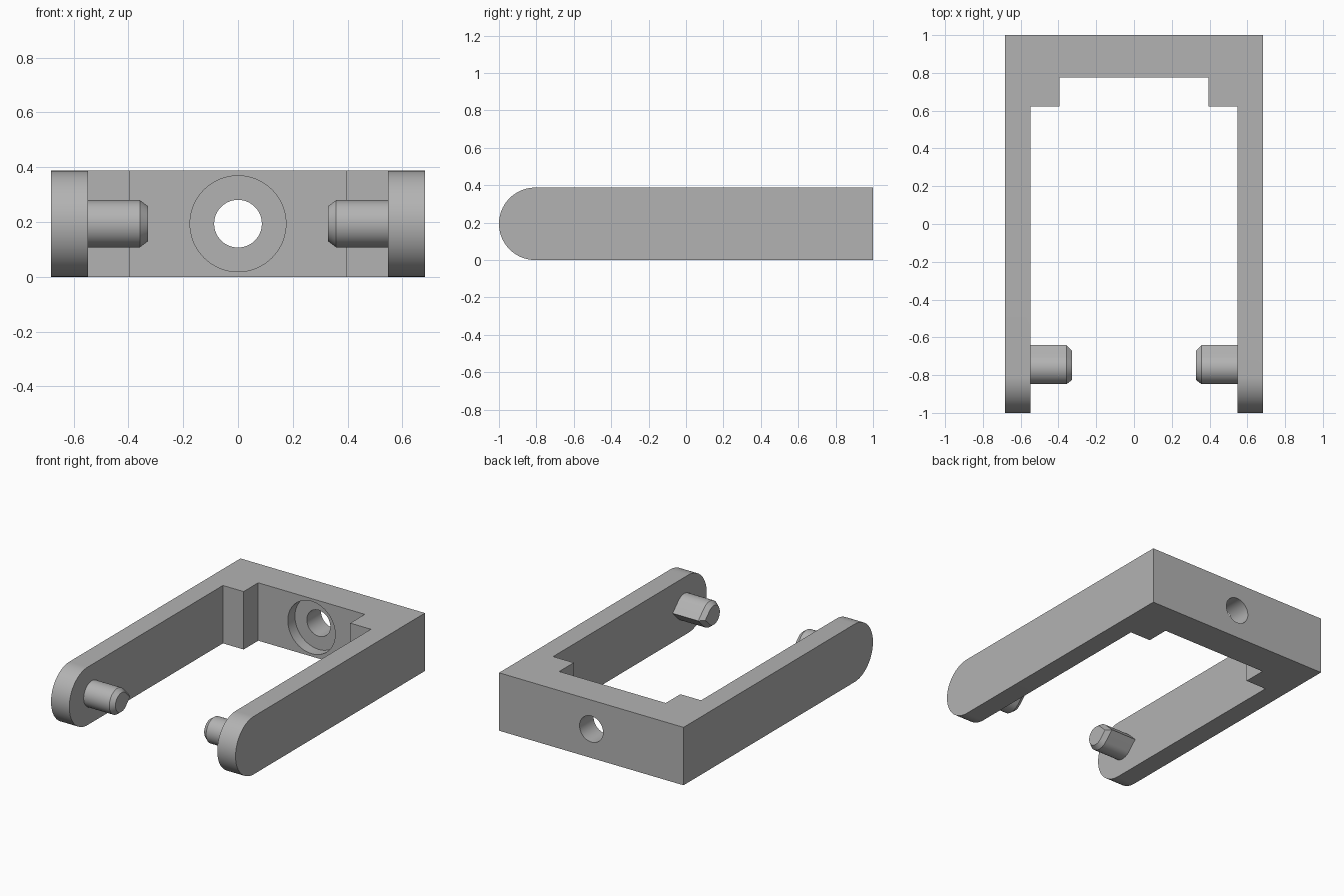
import bpy
import bmesh
from math import cos, sin, pi
from mathutils import Vector

HALF_W, ARM_IN, LUG_IN = 0.682, 0.547, 0.394   # x limits of arms and corner lugs
WALL_Y, LUG_Y = 0.776, 0.622                   # front faces of wall and lugs
HEIGHT = 0.387
MID_Z = HEIGHT / 2
PEG_R, PEG_Y = 0.086, -0.762

cube = bpy.data.objects.get("Cube")
if cube:
    bpy.data.objects.remove(cube)

gray = bpy.data.materials.new("plain gray")
gray.use_nodes = True
color = (0.45, 0.45, 0.45, 1)
gray.diffuse_color = color
gray.node_tree.nodes["Principled BSDF"].inputs["Base Color"].default_value = color


def loft(name, rings):
    """Solid skinned through matching rings of points, capped at both ends."""
    bm = bmesh.new()
    loops = [[bm.verts.new(p) for p in ring] for ring in rings]
    n = len(loops[0])
    for a, b in zip(loops, loops[1:]):
        for i in range(n):
            j = (i + 1) % n
            bm.faces.new((a[i], a[j], b[j], b[i]))
    bm.faces.new(loops[0][::-1])
    bm.faces.new(loops[-1])
    bmesh.ops.recalc_face_normals(bm, faces=bm.faces)
    mesh = bpy.data.meshes.new(name)
    bm.to_mesh(mesh)
    bm.free()
    mesh.materials.append(gray)
    obj = bpy.data.objects.new(name, mesh)
    bpy.context.collection.objects.link(obj)
    return obj


def arc(radius, start, end, steps):
    angles = [start + (end - start) * i / steps for i in range(steps + 1)]
    return [Vector((radius * cos(a), radius * sin(a))) for a in angles]


def carve(obj, cutter, operation):
    mod = obj.modifiers.new("carve", "BOOLEAN")
    mod.operation, mod.object, mod.solver = operation, cutter, "EXACT"
    cutter.hide_render = True
    activate(obj)
    bpy.ops.object.modifier_apply(modifier=mod.name)
    bpy.data.objects.remove(cutter)


def activate(obj):
    bpy.ops.object.select_all(action="DESELECT")
    bpy.context.view_layer.objects.active = obj
    obj.select_set(True)


def smooth(obj):
    activate(obj)
    bpy.ops.object.shade_smooth_by_angle(angle=pi / 7)


# Fork frame: plan outline with arms, corner lugs and back wall
half = [(HALF_W, 1), (HALF_W, -1.1), (ARM_IN, -1.1), (ARM_IN, LUG_Y),
        (LUG_IN, LUG_Y), (LUG_IN, WALL_Y)]
plan = half + [(-x, y) for x, y in reversed(half)]
frame = loft("fork_frame", [[(x, y, z) for x, y in plan] for z in (0, HEIGHT)])

# Rounded arm ends, from the side outline
side = [(p.x - 1 + MID_Z, p.y + MID_Z) for p in arc(MID_Z, pi / 2, 3 * pi / 2, 40)]
side += [(1.2, 0), (1.2, HEIGHT)]
carve(frame, loft("side_outline", [[(x, y, z) for y, z in side] for x in (-1, 1)]),
      "INTERSECT")

# Bolt hole and its counterbore in the back wall
for name, radius, y0, y1 in (("counterbore", 0.175, 0.7, WALL_Y + 0.075),
                             ("bolt_hole", 0.087, 0.7, 1.2)):
    circle = arc(radius, 0, 2 * pi, 64)[:-1]
    carve(frame, loft(name, [[(p.x, y, p.y + MID_Z) for p in circle]
                             for y in (y0, y1)]), "DIFFERENCE")
smooth(frame)

# Teardrop pegs with chamfered tips, their pointed edge toward the wall
drop = arc(PEG_R, pi / 4, 7 * pi / 4, 40) + [Vector((PEG_R * 2 ** 0.5, 0))]
for side_name, sign in (("left", 1), ("right", -1)):
    rings = [[(sign * x, PEG_Y + p.x * s, MID_Z + p.y * s) for p in drop]
             for x, s in ((ARM_IN + 0.02, 1), (0.358, 1), (0.328, 0.74))]
    smooth(loft(side_name + "_peg", rings))
